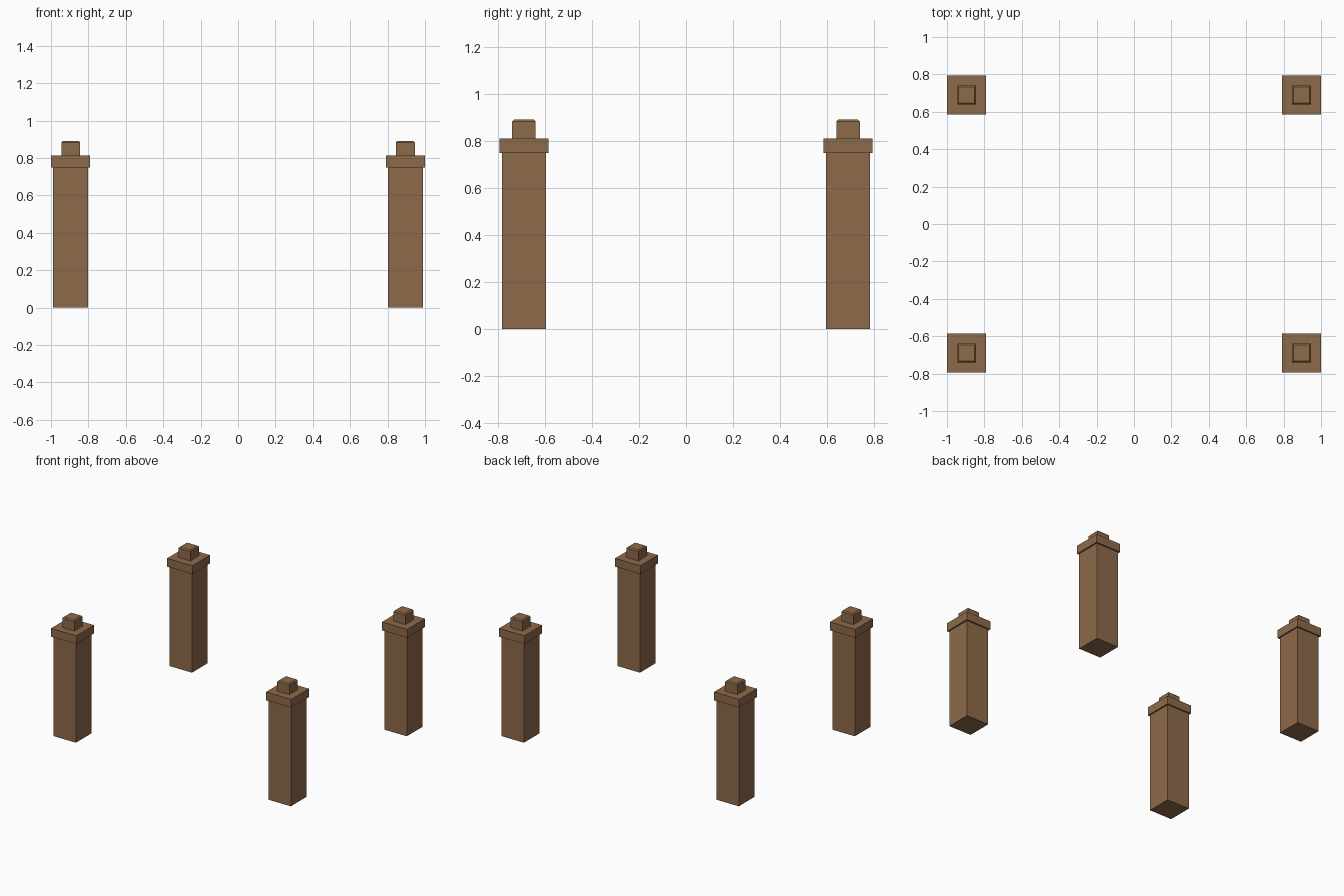
import bpy, bmesh

if "Cube" in bpy.data.objects:
    bpy.data.objects.remove(bpy.data.objects["Cube"])

CX, CY = 0.895, 0.69   # post centre offsets

wood = bpy.data.materials.new("wood")
wood.diffuse_color = (0.27, 0.145, 0.07, 1)
wood.use_nodes = True
wood.node_tree.nodes["Principled BSDF"].inputs["Base Color"].default_value = wood.diffuse_color


def block(name, x, y, width, z0, z1, chamfer=0.0):
    """Square block from z0 to z1, optionally with chamfered top edges."""
    bm = bmesh.new()
    bmesh.ops.create_cube(bm, size=1)
    bmesh.ops.scale(bm, vec=(width, width, z1 - z0), verts=bm.verts)
    if chamfer:
        top = [e for e in bm.edges if all(v.co.z > 0 for v in e.verts)]
        bmesh.ops.bevel(bm, geom=top, offset=chamfer, segments=1, affect='EDGES')
    mesh = bpy.data.meshes.new(name)
    bm.to_mesh(mesh)
    bm.free()
    mesh.materials.append(wood)
    ob = bpy.data.objects.new(name, mesh)
    ob.location = (x, y, (z0 + z1) / 2)
    bpy.context.collection.objects.link(ob)


# Four identical posts: shaft, overhanging collar and small chamfered peg
for side, sx in (("left", -1), ("right", 1)):
    for end, sy in (("front", -1), ("back", 1)):
        x, y, tag = sx * CX, sy * CY, f"{end}_{side}"
        block(f"{tag}_post", x, y, 0.188, 0.0, 0.749)
        block(f"{tag}_collar", x, y, 0.21, 0.749, 0.812)
        block(f"{tag}_peg", x, y, 0.10, 0.812, 0.891, chamfer=0.008)
